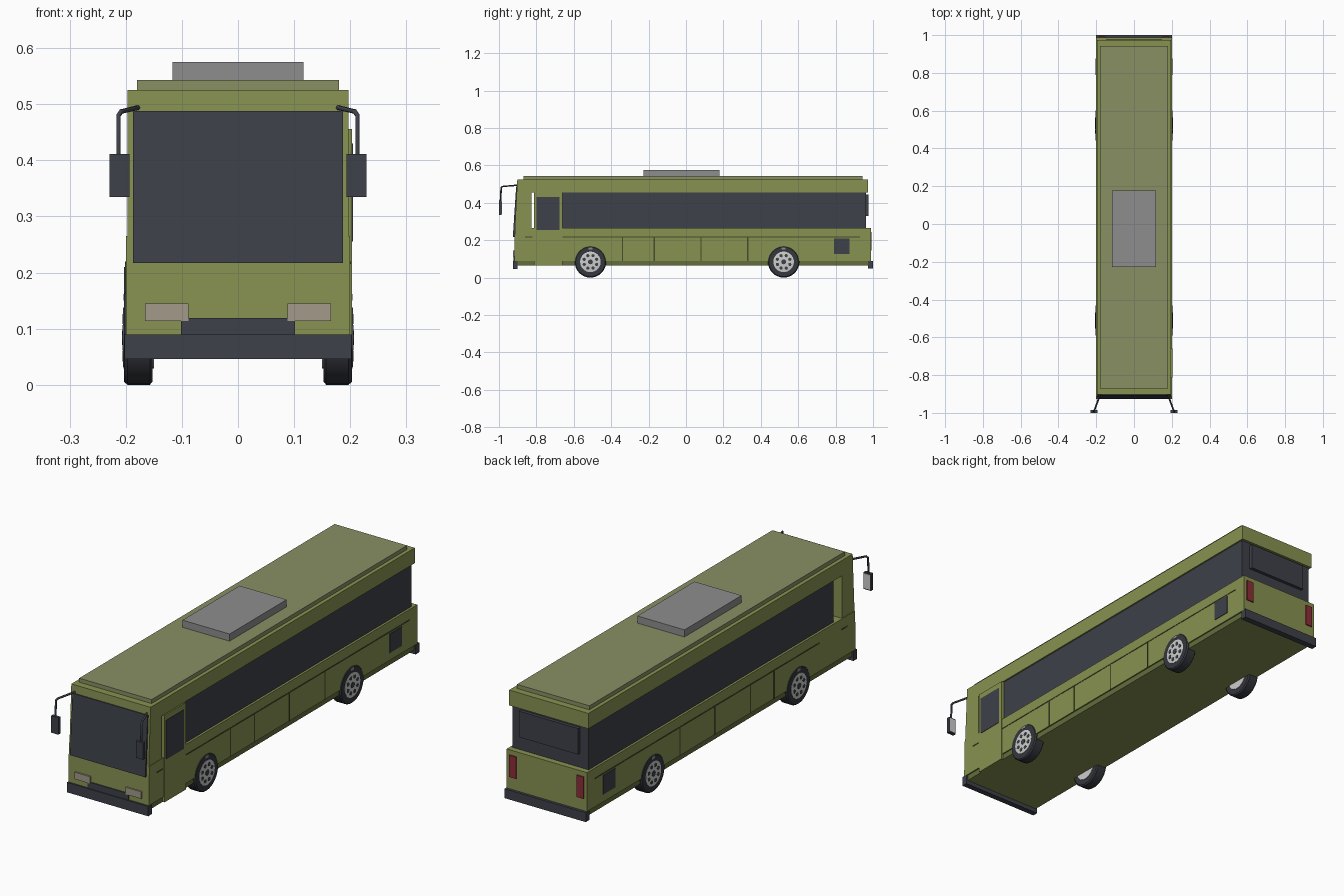
import bpy, bmesh, math
from mathutils import Matrix, Vector

cube = bpy.data.objects.get("Cube")
if cube:
    bpy.data.objects.remove(cube, do_unlink=True)


def material(name, *srgb):
    lin = [((c / 255 + 0.055) / 1.055) ** 2.4 for c in srgb] + [1]
    m = bpy.data.materials.new(name)
    m.use_nodes = True
    m.diffuse_color = lin
    m.node_tree.nodes["Principled BSDF"].inputs["Base Color"].default_value = lin
    return m


OLIVE = material("olive paint", 135, 145, 81)
ROOF = material("faded roof olive", 137, 144, 99)
SKIRT = material("skirt green", 98, 109, 59)
SEAM = material("seam dark olive", 70, 77, 42)
DARK = material("dark glass and trim", 61, 65, 73)
TYRE = material("tyre rubber", 52, 55, 61)
GREY = material("unit grey", 141, 141, 141)
RIM = material("rim light grey", 205, 205, 203)
LAMP = material("headlamp beige", 163, 154, 137)
RED = material("tail lamp red", 140, 45, 55)


def finish(name, bm, *mats):
    bmesh.ops.recalc_face_normals(bm, faces=bm.faces)
    me = bpy.data.meshes.new(name)
    bm.to_mesh(me)
    bm.free()
    for m in mats:
        me.materials.append(m)
    ob = bpy.data.objects.new(name, me)
    bpy.context.collection.objects.link(ob)
    return ob


def box(name, mat, x, y, z):
    bm = bmesh.new()
    size = [b - a for a, b in (x, y, z)]
    mid = [(a + b) / 2 for a, b in (x, y, z)]
    bmesh.ops.create_cube(bm, size=1, matrix=Matrix.Translation(mid) @ Matrix.Diagonal(size + [1]))
    return finish(name, bm, mat)


def side_box(name, mat, s, x, y, z):
    return box(name, mat, sorted((s * x[0], s * x[1])), y, z)


def prism(name, mat, half_width, profile):
    """Extrude a (y, z) side profile across the vehicle."""
    bm = bmesh.new()
    face = bm.faces.new([bm.verts.new((-half_width, y, z)) for y, z in profile])
    ext = bmesh.ops.extrude_face_region(bm, geom=[face])["geom"]
    verts = [v for v in ext if isinstance(v, bmesh.types.BMVert)]
    bmesh.ops.translate(bm, vec=(2 * half_width, 0, 0), verts=verts)
    return finish(name, bm, mat)


def lathe(name, mat, profile, s, y, z, steps=32):
    """Spin an (x, radius) profile about a wheel axle."""
    bm = bmesh.new()
    rings = []
    for i in range(steps):
        a = math.tau * i / steps
        rings.append([bm.verts.new((s * x, y + r * math.cos(a), z + r * math.sin(a))) for x, r in profile])
    for a, b in zip(rings, rings[1:] + rings[:1]):
        for j in range(len(profile) - 1):
            bm.faces.new((a[j], a[j + 1], b[j + 1], b[j]))
    bm.faces.new([r[0] for r in rings])
    bm.faces.new([r[-1] for r in rings])
    ob = finish(name, bm, mat)
    bpy.ops.object.select_all(action='DESELECT')
    ob.select_set(True)
    bpy.context.view_layer.objects.active = ob
    bpy.ops.object.shade_smooth_by_angle(angle=math.radians(35))
    return ob


# Body shell
prism("lower_body", OLIVE, 0.2, [(-0.918, 0.09), (0.988, 0.09), (0.988, 0.265), (-0.915, 0.265)])
prism("front_pillars", OLIVE, 0.197, [(-0.915, 0.265), (-0.825, 0.265), (-0.825, 0.456), (-0.905, 0.456)])
prism("upper_body", OLIVE, 0.197, [(-0.905, 0.456), (0.974, 0.456), (0.974, 0.525), (-0.902, 0.525)])
box("roof_panel", ROOF, (-0.18, 0.18), (-0.87, 0.943), (0.525, 0.543))
box("roof_unit", GREY, (-0.117, 0.117), (-0.227, 0.178), (0.543, 0.575))
box("window_band", DARK, (-0.19, 0.19), (-0.775, 0.962), (0.265, 0.456))

# Floor pan with darker skirt sides
pan = box("floor_pan", OLIVE, (-0.194, 0.194), (-0.9, 0.972), (0.065, 0.09))
pan.data.materials.append(SKIRT)
for f in pan.data.polygons:
    f.material_index = 0 if abs(f.normal.z) > 0.5 else 1

# Front end
prism("windscreen", DARK, 0.187, [(-0.926, 0.217), (-0.9, 0.217), (-0.9, 0.488), (-0.908, 0.488)])
box("front_bumper", DARK, (-0.202, 0.202), (-0.926, -0.9), (0.046, 0.09))
box("front_grille", DARK, (-0.102, 0.102), (-0.922, -0.91), (0.09, 0.119))

# Rear end
box("rear_bumper", DARK, (-0.202, 0.202), (0.972, 1.0), (0.048, 0.09))
box("rear_window", DARK, (-0.147, 0.147), (0.96, 0.977), (0.328, 0.445))

# Entrance door
box("door", OLIVE, (0.187, 0.203), (-0.812, -0.66), (0.065, 0.456))
box("door_glass", DARK, (0.2, 0.205), (-0.8, -0.676), (0.255, 0.43))

WHEEL_Z = 0.084
for s, side in ((1, "left"), (-1, "right")):
    # Lamps
    box(f"{side}_headlamp", LAMP, sorted((s * 0.088, s * 0.166)), (-0.924, -0.91), (0.114, 0.145))
    box(f"{side}_tail_lamp", RED, sorted((s * 0.15, s * 0.185)), (0.98, 0.993), (0.145, 0.243))

    # Side panel seams and vent
    skin = (0.199, 0.2015)
    side_box(f"{side}_belt_seam", SEAM, s, skin, (-0.66, 0.93), (0.215, 0.22))
    side_box(f"{side}_front_seam", SEAM, s, skin, (-0.86, -0.82), (0.215, 0.22))
    for y in (-0.34, -0.17, 0.08, 0.33):
        side_box(f"{side}_panel_seam", SEAM, s, skin, (y - 0.003, y + 0.003), (0.09, 0.217))
    side_box(f"{side}_engine_vent", DARK, s, (0.199, 0.203), (0.79, 0.875), (0.125, 0.21))

    # Wheels
    for y, end in ((-0.511, "front"), (0.522, "rear")):
        tag = f"{side}_{end}"
        lathe(f"{tag}_tyre", TYRE, [(0.152, 0.06), (0.152, 0.078), (0.157, 0.084),
                                    (0.197, 0.084), (0.203, 0.079), (0.203, 0.06)], s, y, WHEEL_Z)
        lathe(f"{tag}_rim", RIM, [(0.150, 0.05), (0.150, 0.055), (0.204, 0.055), (0.205, 0.05)], s, y, WHEEL_Z)
        lathe(f"{tag}_hub", DARK, [(0.204, 0.013), (0.2065, 0.013)], s, y, WHEEL_Z, 12)
        for i in range(8):
            a = math.tau * (i + 0.5) / 8
            lathe(f"{tag}_rim_hole", DARK, [(0.204, 0.009), (0.206, 0.009)], s,
                  y + 0.036 * math.cos(a), WHEEL_Z + 0.036 * math.sin(a), 8)
        side_box(f"{tag}_arch_marker", GREY, s, (0.2, 0.2045), (y - 0.011, y + 0.011), (0.15, 0.162))

    # Mirror arm, housing and glass
    curve = bpy.data.curves.new(f"{side}_mirror_arm", 'CURVE')
    curve.dimensions = '3D'
    curve.bevel_depth = 0.0045
    curve.bevel_resolution = 1
    curve.use_fill_caps = True
    path = [(0.178, -0.9, 0.494), (0.208, -0.982, 0.487), (0.213, -0.988, 0.48), (0.213, -0.992, 0.405)]
    spline = curve.splines.new('POLY')
    spline.points.add(len(path) - 1)
    for p, (x, y, z) in zip(spline.points, path):
        p.co = (s * x, y, z, 1)
    curve.materials.append(DARK)
    bpy.context.collection.objects.link(bpy.data.objects.new(f"{side}_mirror_arm", curve))
    side_box(f"{side}_mirror", DARK, s, (0.193, 0.229), (-1.0, -0.986), (0.335, 0.411))
    side_box(f"{side}_mirror_glass", RIM, s, (0.197, 0.225), (-0.987, -0.984), (0.34, 0.406))
